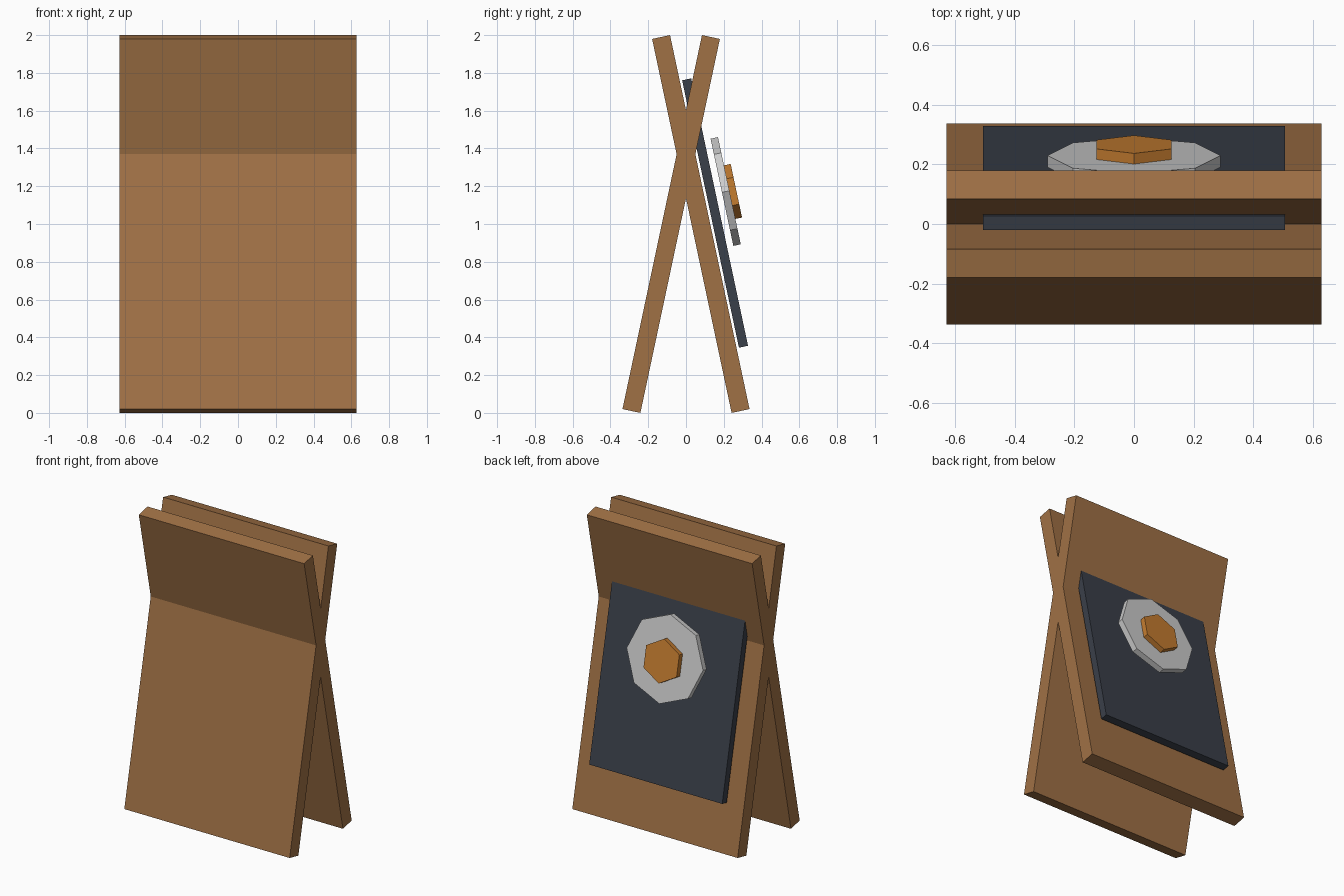
import bpy, bmesh
from math import sin, cos, pi, radians

if "Cube" in bpy.data.objects:
    bpy.data.objects.remove(bpy.data.objects["Cube"])

TILT = radians(12)


def material(name, rgb):
    m = bpy.data.materials.new(name)
    m.diffuse_color = (*rgb, 1)
    m.use_nodes = True
    m.node_tree.nodes["Principled BSDF"].inputs["Base Color"].default_value = m.diffuse_color
    return m


wood = material("brown wood", (0.352, 0.165, 0.060))
slate = material("dark slate", (0.042, 0.050, 0.067))
grey = material("light grey", (0.61, 0.61, 0.61))
orange = material("orange", (0.56, 0.205, 0.030))


def slab(name, outline, thick, y, z, tilt, mat):
    """Extrude an x/z outline along its normal, then lean it about x."""
    bm = bmesh.new()
    front = [bm.verts.new((px, -thick / 2, pz)) for px, pz in outline]
    face = bm.faces.new(front)
    ext = bmesh.ops.extrude_face_region(bm, geom=[face])["geom"]
    moved = [v for v in ext if isinstance(v, bmesh.types.BMVert)]
    bmesh.ops.translate(bm, verts=moved, vec=(0, thick, 0))
    bmesh.ops.recalc_face_normals(bm, faces=bm.faces)
    me = bpy.data.meshes.new(name)
    bm.to_mesh(me)
    bm.free()
    me.materials.append(mat)
    ob = bpy.data.objects.new(name, me)
    bpy.context.collection.objects.link(ob)
    ob.location = (0, y, z)
    ob.rotation_euler.x = tilt
    return ob


def rect(w, h):
    return [(-w / 2, -h / 2), (w / 2, -h / 2), (w / 2, h / 2), (-w / 2, h / 2)]


def polygon(n, r):
    return [(r * sin(2 * pi * i / n), r * cos(2 * pi * i / n)) for i in range(n)]


# Two crossed boards
slab("back_board", rect(1.255, 2.024), 0.097, 0.0785, 1.0, TILT, wood)
slab("front_board", rect(1.255, 2.024), 0.097, -0.0785, 1.0, -TILT, wood)

# Panel, octagonal plate and hexagonal knob on the back board
slab("panel", rect(1.01, 1.447), 0.049, 0.154, 1.058, TILT, slate)
slab("plate", polygon(8, 0.29), 0.04, 0.21, 1.172, TILT, grey)
slab("knob", polygon(6, 0.145), 0.04, 0.247, 1.172, TILT, orange)
